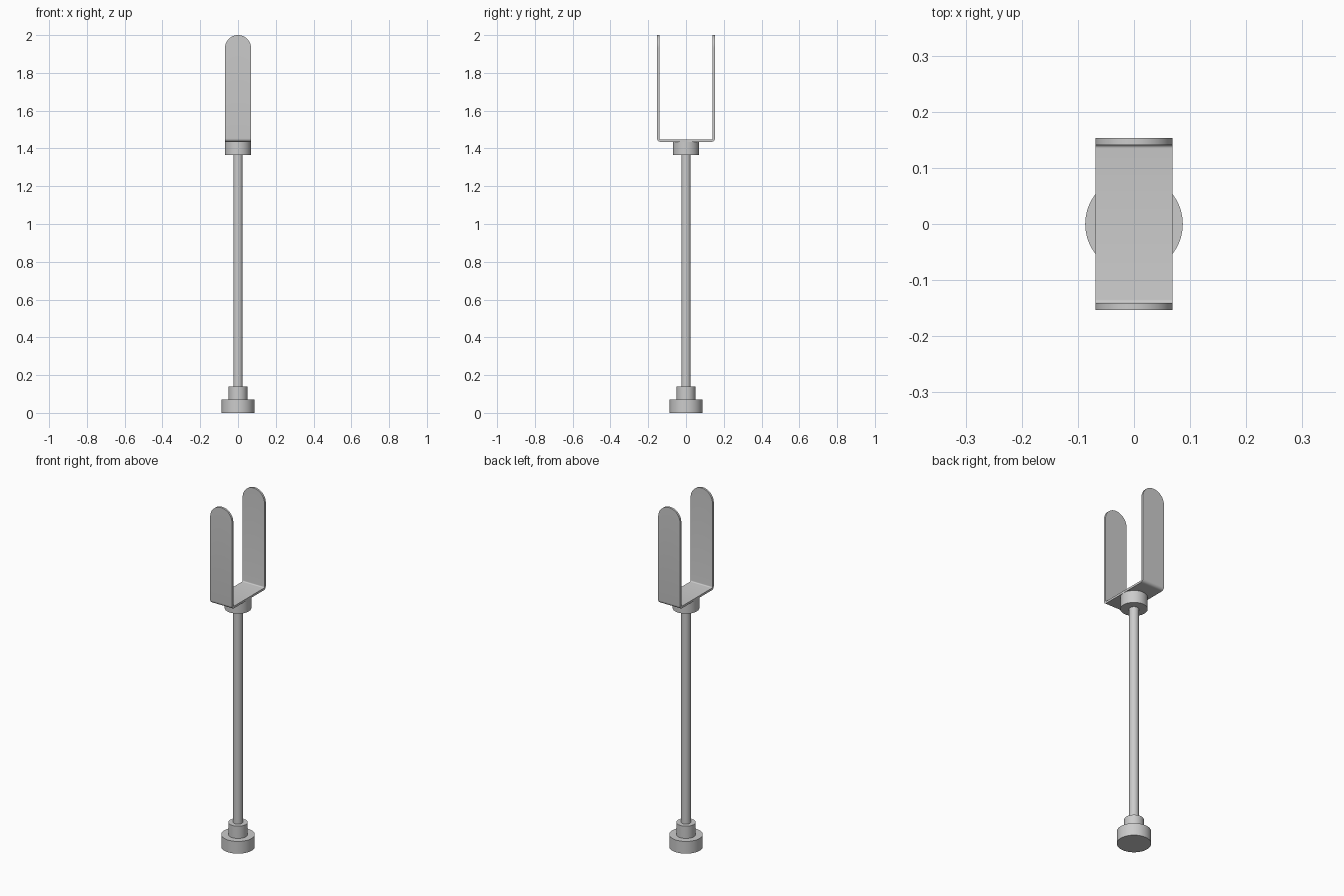
import bpy, bmesh
from math import sin, cos, pi, sqrt

cube = bpy.data.objects.get("Cube")
if cube:
    bpy.data.objects.remove(cube, do_unlink=True)

grey = bpy.data.materials.new("plain grey metal")
grey.use_nodes = True
colour = (0.6, 0.6, 0.6, 1)
grey.diffuse_color = colour
grey.node_tree.nodes["Principled BSDF"].inputs["Base Color"].default_value = colour


def smooth(obj):
    bpy.ops.object.select_all(action='DESELECT')
    obj.select_set(True)
    bpy.context.view_layer.objects.active = obj
    bpy.ops.object.shade_smooth_by_angle(angle=pi / 6)


def cylinder(name, radius, bottom, top):
    bpy.ops.mesh.primitive_cylinder_add(vertices=48, radius=radius, depth=top - bottom,
                                        location=(0, 0, (bottom + top) / 2))
    obj = bpy.context.object
    obj.name = name
    obj.data.materials.append(grey)
    smooth(obj)


# Turned parts of the stand
cylinder("base_foot", 0.087, 0, 0.07)
cylinder("lower_collar", 0.05, 0.07, 0.14)
cylinder("rod", 0.025, 0.14, 1.366)
cylinder("upper_collar", 0.069, 1.366, 1.436)

# U-shaped bracket: a bent strip with round arm ends, thickened afterwards
half_width, thickness, bend = 0.069, 0.012, 0.012
arm_y, floor_z = 0.147, 1.441
steps, bend_steps = 32, 6


def strip_path(x):
    """Centreline of the strip from the front arm tip to the back arm tip."""
    tip = 2 - half_width + sqrt(max(0, half_width ** 2 - x ** 2))
    side = [(arm_y, tip)]
    for i in range(bend_steps + 1):
        a = pi / 2 * i / bend_steps
        side.append((arm_y - bend + bend * cos(a), floor_z + bend - bend * sin(a)))
    return [(-y, z) for y, z in side] + side[::-1]


bm = bmesh.new()
columns = []
for i in range(steps + 1):
    x = -half_width * cos(pi * i / steps)
    columns.append([bm.verts.new((x, y, z)) for y, z in strip_path(x)])
for a, b in zip(columns, columns[1:]):
    for j in range(len(a) - 1):
        bm.faces.new((a[j], b[j], b[j + 1], a[j + 1]))
bmesh.ops.recalc_face_normals(bm, faces=bm.faces)
mesh = bpy.data.meshes.new("fork_bracket")
bm.to_mesh(mesh)
bm.free()
bracket = bpy.data.objects.new("fork_bracket", mesh)
bpy.context.collection.objects.link(bracket)
mesh.materials.append(grey)
solid = bracket.modifiers.new("thickness", 'SOLIDIFY')
solid.thickness = thickness
solid.offset = 0
solid.use_even_offset = True
bpy.context.view_layer.objects.active = bracket
bracket.select_set(True)
bpy.ops.object.modifier_apply(modifier="thickness")
smooth(bracket)
